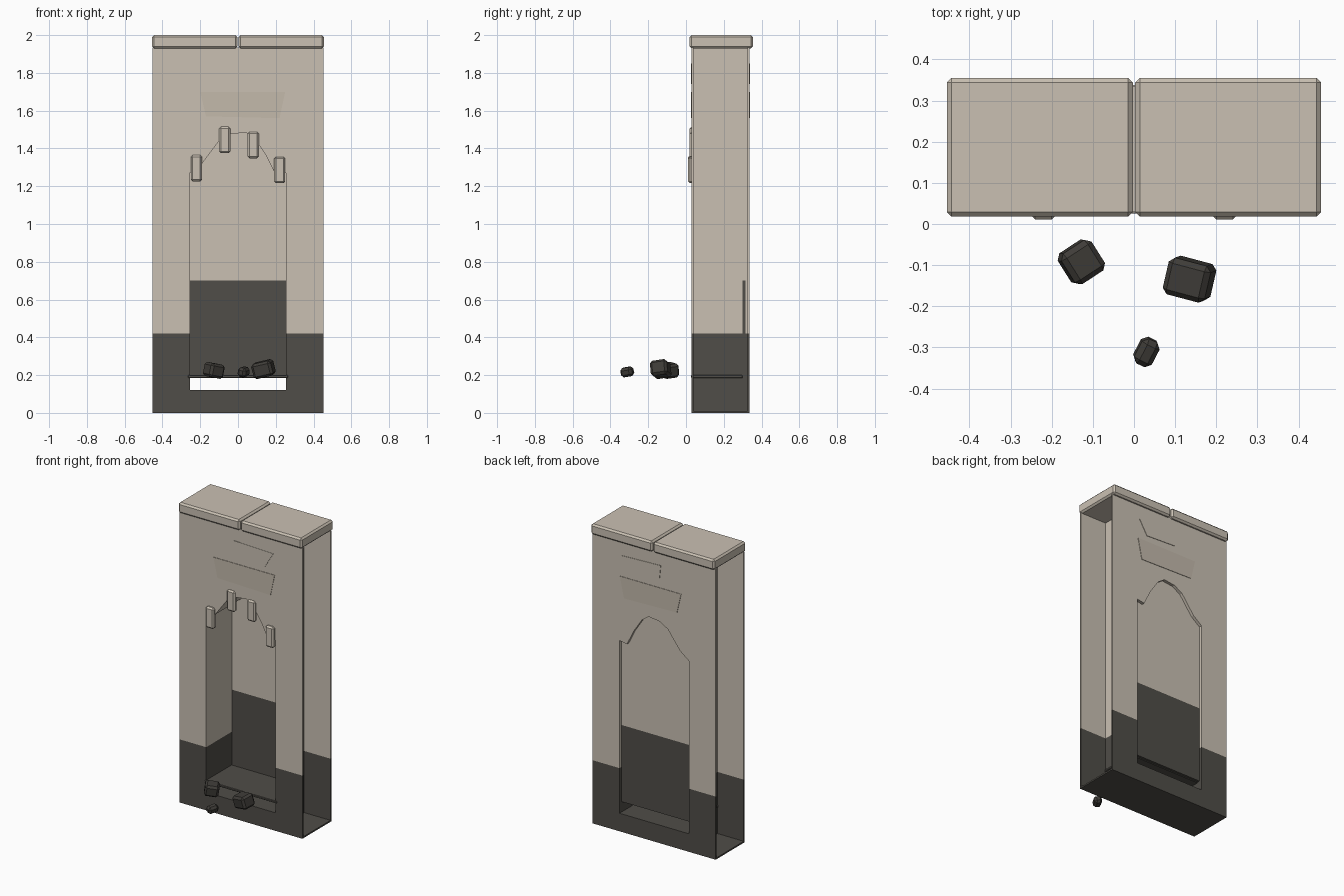
import bpy, bmesh, math
from mathutils import Vector, Matrix, Euler

if "Cube" in bpy.data.objects:
    bpy.data.objects.remove(bpy.data.objects["Cube"])


def material(name, rgb):
    m = bpy.data.materials.new(name)
    m.diffuse_color = (*rgb, 1)
    m.use_nodes = True
    m.node_tree.nodes["Principled BSDF"].inputs["Base Color"].default_value = m.diffuse_color
    return m


PLASTER = material("beige_plaster", (0.59, 0.53, 0.45))
DARK = material("dark_base", (0.080, 0.075, 0.065))
ROCK = material("dark_rubble", (0.050, 0.046, 0.040))
PATCH = material("worn_plaster", (0.55, 0.49, 0.41))


def finish(bm, name, mats, split=None):
    """Make an object; with split, faces below that height use the second material."""
    if split is not None:
        bmesh.ops.bisect_plane(bm, geom=bm.verts[:] + bm.edges[:] + bm.faces[:],
                               plane_co=(0, 0, split), plane_no=(0, 0, 1))
        for f in bm.faces:
            f.material_index = 1 if f.calc_center_median().z < split else 0
    bmesh.ops.recalc_face_normals(bm, faces=bm.faces[:])
    me = bpy.data.meshes.new(name)
    bm.to_mesh(me)
    bm.free()
    for m in mats:
        me.materials.append(m)
    ob = bpy.data.objects.new(name, me)
    bpy.context.collection.objects.link(ob)
    return ob


def box(name, x, y, z, mats, bevel=0, rot=(0, 0, 0), split=None):
    """Box from (min, max) ranges, optionally chamfered and turned."""
    bm = bmesh.new()
    bmesh.ops.create_cube(bm, size=1)
    bmesh.ops.scale(bm, vec=(x[1] - x[0], y[1] - y[0], z[1] - z[0]), verts=bm.verts)
    if bevel:
        bmesh.ops.bevel(bm, geom=bm.edges[:], offset=bevel, segments=1, affect='EDGES')
    mid = Vector((sum(x) / 2, sum(y) / 2, sum(z) / 2))
    bm.transform(Matrix.Translation(mid) @ Euler(rot).to_matrix().to_4x4())
    return finish(bm, name, mats, split)


def prism(name, loops, y0, y1, mats, split=None):
    """Extrude an xz outline (extra loops are holes) from y0 to y1."""
    bm = bmesh.new()
    edges = []
    for pts in loops:
        vs = [bm.verts.new((x, y0, z)) for x, z in pts]
        edges += [bm.edges.new((v, vs[(i + 1) % len(vs)])) for i, v in enumerate(vs)]
    bmesh.ops.triangle_fill(bm, edges=edges, use_beauty=True, normal=(0, -1, 0))
    geo = bmesh.ops.extrude_face_region(bm, geom=bm.faces[:], use_keep_orig=True)
    bmesh.ops.translate(bm, vec=(0, y1 - y0, 0),
                        verts=[g for g in geo["geom"] if isinstance(g, bmesh.types.BMVert)])
    return finish(bm, name, mats, split)


def rect(w, z0, z1):
    return [(-w, z0), (w, z0), (w, z1), (-w, z1)]


# Arched doorway outline
ARCH = [(-0.255, 0.12), (0.255, 0.12), (0.255, 1.27), (0.20, 1.26), (0.15, 1.36),
        (0.09, 1.45), (0.04, 1.485), (-0.04, 1.475), (-0.10, 1.44), (-0.19, 1.32),
        (-0.255, 1.27)]
WALL = [PLASTER, DARK]

# Front and back facings joined by a narrower core, all pierced by the arch
prism("front_facing", [rect(0.453, 0, 1.935), ARCH], 0.03, 0.04, WALL, 0.42)
prism("back_facing", [rect(0.453, 0, 1.935), ARCH], 0.325, 0.335, WALL, 0.42)
prism("arch_core", [rect(0.259, 0.005, 1.935), ARCH], 0.04, 0.325, WALL, 0.42)
box("floor_slab", (-0.453, 0.453), (0.04, 0.325), (0, 0.01), [DARK])

# Inner door panel and its sill
box("door_panel", (-0.262, 0.262), (0.30, 0.315), (0.19, 1.50), WALL, split=0.70)
box("sill", (-0.265, 0.265), (0.026, 0.30), (0.185, 0.20), [DARK], 0.003)

# Coping stones
for side, x in (("left", (-0.455, -0.003)), ("right", (0.003, 0.455))):
    box(side + "_coping", x, (0.018, 0.355), (1.93, 2.0), [PLASTER], 0.011)

# Upright stones along the arch
for i, (x, z, y) in enumerate([(-0.22, 1.295, 0.011), (-0.07, 1.445, 0.019),
                               (0.08, 1.418, 0.019), (0.22, 1.286, 0.011)]):
    box(f"arch_stone_{i + 1}", (x - 0.03, x + 0.03), (y, 0.05),
        (z - 0.07, z + 0.07), [PLASTER], 0.010)

# Faint worn patches on both facings
LOWER = [(-0.17, 1.57), (0.22, 1.56), (0.25, 1.70), (-0.20, 1.70)]
UPPER = [(-0.04, 1.75), (0.18, 1.74), (0.24, 1.84), (-0.05, 1.85)]
for side, y0, y1 in (("front", 0.027, 0.031), ("back", 0.334, 0.338)):
    prism(side + "_lower_patch", [LOWER], y0, y1, [PATCH])
    prism(side + "_upper_patch", [UPPER], y0, y1, [PLASTER])

# Rubble in front of the doorway
for i, (c, s, r) in enumerate([
        ((-0.128, -0.092, 0.225), (0.088, 0.088, 0.075), (0.12, 0.15, 0.58)),
        ((0.135, -0.134, 0.232), (0.108, 0.092, 0.082), (0.15, -0.22, -0.26)),
        ((0.030, -0.311, 0.217), (0.048, 0.068, 0.050), (0.15, 0.2, -0.45))]):
    box(f"rubble_{i + 1}", *[(c[k] - s[k] / 2, c[k] + s[k] / 2) for k in range(3)],
        [ROCK], 0.013, r)
